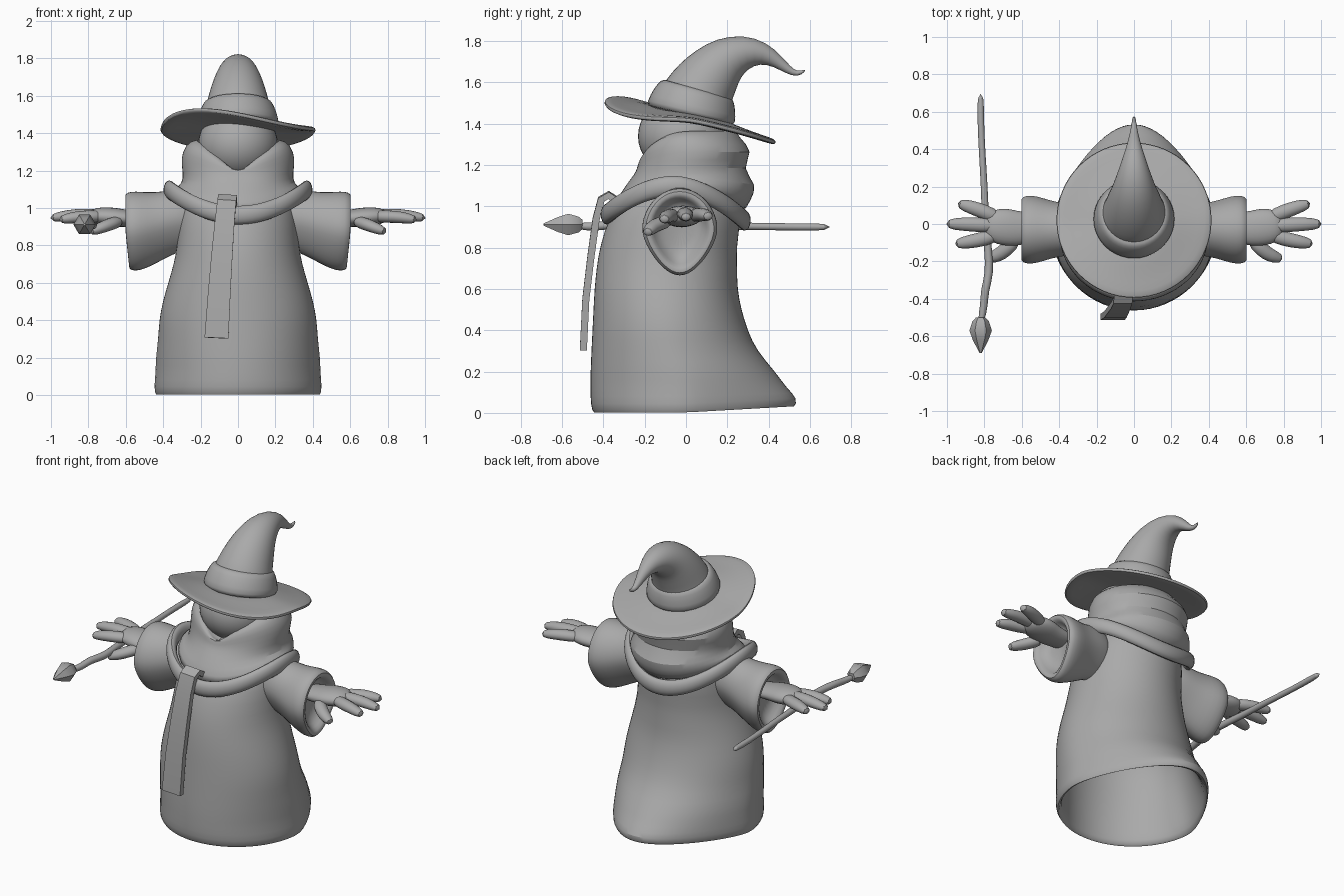
import bpy, bmesh
from math import sin, cos, pi
from mathutils import Vector

cube = bpy.data.objects.get("Cube")
if cube:
    bpy.data.objects.remove(cube)

GREY = (0.4, 0.4, 0.4, 1)
mat = bpy.data.materials.new("plain grey")
mat.use_nodes = True
mat.diffuse_color = GREY
mat.node_tree.nodes["Principled BSDF"].inputs["Base Color"].default_value = GREY


def loft(name, rings, caps=True, loop=False, subsurf=1, sharp=60):
    """Skin a list of equal-length point rings into a smooth object."""
    bm = bmesh.new()
    vs = [[bm.verts.new(p) for p in r] for r in rings]
    pairs = list(zip(vs, vs[1:])) + ([(vs[-1], vs[0])] if loop else [])
    for a, b in pairs:
        n = len(a)
        for i in range(n):
            j = (i + 1) % n
            bm.faces.new((a[i], a[j], b[j], b[i]))
    if caps and not loop:
        bm.faces.new(vs[0])
        bm.faces.new(vs[-1])
    bmesh.ops.recalc_face_normals(bm, faces=bm.faces)
    me = bpy.data.meshes.new(name)
    bm.to_mesh(me)
    bm.free()
    me.materials.append(mat)
    ob = bpy.data.objects.new(name, me)
    bpy.context.collection.objects.link(ob)
    if subsurf:
        ob.modifiers.new("smooth", "SUBSURF").levels = subsurf
        ob.modifiers["smooth"].render_levels = subsurf
    bpy.ops.object.select_all(action="DESELECT")
    ob.select_set(True)
    bpy.context.view_layer.objects.active = ob
    bpy.ops.object.shade_smooth_by_angle(angle=sharp * pi / 180)
    return ob


def angles(n):
    return [2 * pi * i / n for i in range(n)]


def oval(cy, rx, ry, z, n=28):
    return [Vector((rx * cos(t), cy + ry * sin(t), z)) for t in angles(n)]


def tube(name, path, radii, ref=(0, 0, 1), n=10, flat=1.0, **kw):
    """Round tube of varying radius along a path."""
    pts = [Vector(p) for p in path]
    rings = []
    for i, (p, r) in enumerate(zip(pts, radii)):
        d = (pts[min(i + 1, len(pts) - 1)] - pts[max(i - 1, 0)]).normalized()
        u = d.cross(Vector(ref)).normalized()
        v = u.cross(d)
        rings.append([p + r * (cos(t) * u + flat * sin(t) * v) for t in angles(n)])
    return loft(name, rings, **kw)


# Robe: height, half width, front and back; the train narrows to the rear
robe = [(1.08, .24, -.22, .2), (1.04, .29, -.31, .25), (.95, .32, -.375, .27),
        (.8, .325, -.42, .245), (.7, .345, -.435, .25), (.6, .375, -.445, .25),
        (.5, .405, -.45, .27), (.4, .425, -.455, .30), (.3, .43, -.46, .345),
        (.2, .445, -.465, .435), (.12, .445, -.465, .49), (.04, .455, -.465, .545),
        (-.012, .445, -.45, .53), (.02, .415, -.425, .49), (.12, .41, -.43, .43),
        (.25, .40, -.42, .35), (.4, .385, -.41, .26), (.6, .33, -.39, .2), (.66, .2, -.25, .1)]
rings = []
for z, rx, front, back in robe:
    mid = min((front + back) / 2, 0)
    pinch = max(0, back - .25) * 1.1
    rings.append([Vector((rx * cos(t) * (1 - pinch * max(0, sin(t))),
                          mid + sin(t) * (back - mid if sin(t) > 0 else mid - front),
                          z + .03 * max(0, sin(t)) * (z < .1)))
                  for t in angles(32)])
loft("robe", rings)

# Cowl with a raised shoulder line and a V-shaped opening at the face
cowl = [(.94, .13, 0, .36, -.38, .29), (1.03, .08, 0, .34, -.34, .31),
        (1.10, .03, 0, .30, -.295, .355), (1.185, 0, .03, .295, -.25, .265),
        (1.265, 0, .09, .31, -.24, .335), (1.335, 0, .14, .285, -.235, .255),
        (1.38, 0, .19, .225, -.22, .24), (1.33, 0, .17, .17, -.17, .19)]
rings = []
for z, lift, dip, rx, a, b in cowl:
    rings.append([Vector((rx * cos(t), (a + b) / 2 + (b - a) / 2 * sin(t),
                          z + lift * cos(t) ** 2 - dip * (1 - abs(cos(t))) * (sin(t) < 0)))
                  for t in angles(28)])
loft("cowl", rings)

# Rolled hem around the shoulders
rings = []
for t in angles(32):
    out = Vector((cos(t), sin(t), 0))
    mid = Vector((.37 * cos(t), -.05 + .335 * sin(t),
                  .96 + .14 * cos(t) ** 2 - .03 * max(0, sin(t))))
    rings.append([mid + out * .034 * cos(a) + Vector((0, 0, .055 * sin(a))) for a in angles(8)])
loft("cowl_hem", rings, loop=True)

# Head
loft("head", [oval(-.015, .22 * sin(a), .225 * sin(a), 1.34 - .2 * cos(a), n=20)
              for a in [pi * (i + .3) / 9.6 for i in range(10)]])

# Strap hanging from the hem: (x centre, y, z, half width)
strap = [(-.055, -.34, 1.03, .05), (-.055, -.375, 1.055, .05), (-.06, -.41, 1.035, .05),
         (-.07, -.435, .94, .052), (-.085, -.46, .76, .056), (-.10, -.485, .55, .06),
         (-.115, -.497, .305, .064)]
rings = []
for i, (x, y, z, w) in enumerate(strap):
    a, b = strap[max(i - 1, 0)], strap[min(i + 1, len(strap) - 1)]
    d = Vector((0, b[1] - a[1], b[2] - a[2])).normalized()
    nrm = Vector((0, d.z, -d.y)) * .017
    c = Vector((x, y, z))
    side = Vector((w, 0, -.003))
    rings.append([c - side - nrm, c + side - nrm, c + side + nrm, c - side + nrm])
loft("strap", rings, subsurf=0, sharp=40)


# Hat brim: tilted back, lifted at one front corner
def brim_ring(r, drop):
    pts = []
    for t in angles(32):
        x, y = r * cos(t), .02 + r * sin(t)
        z = 1.425 - .2 * y - .5 * x * max(0, -y) - .14 * max(0, y) ** 2 + drop
        pts.append(Vector((x, y, z)))
    return pts


loft("hat_brim", [brim_ring(r, d) for r, d in
                  [(.12, .03), (.2, .03), (.3, .014), (.39, .014), (.42, .008),
                   (.417, -.014), (.38, -.018), (.3, -.016), (.15, -.016)]])

# Hat crown curling back to a thin tip
crown = [(.03, 1.45, .2), (.055, 1.54, .175), (.095, 1.6, .158), (.145, 1.662, .138),
         (.205, 1.718, .113), (.29, 1.75, .084), (.375, 1.743, .054),
         (.44, 1.705, .033), (.495, 1.66, .02), (.54, 1.637, .013), (.578, 1.66, .006)]
tube("hat_crown", [(0, y, z) for y, z, r in crown], [r for y, z, r in crown],
     ref=(1, 0, 0), n=20)

# Hat band
band = [(.02, 1.43, .215), (.025, 1.455, .224), (.042, 1.52, .207), (.054, 1.565, .184),
        (.056, 1.572, .165)]
tube("hat_band", [(0, y, z) for y, z, r in band], [r for y, z, r in band],
     ref=(1, 0, 0), n=20)

# Sleeves and hands, built once per side: (x, z, half depth, half height)
sleeve = [(.2, .93, .11, .14), (.3, .94, .135, .165), (.38, .92, .145, .175),
          (.45, .895, .16, .19), (.52, .88, .185, .21), (.575, .875, .19, .217),
          (.607, .875, .172, .203), (.6, .875, .14, .17), (.56, .88, .125, .15),
          (.53, .9, .08, .1)]
fingers = {"upper_finger": [(.72, .03, .955), (.80, .065, .96), (.87, .09, .96), (.945, .112, .95)],
           "middle_finger": [(.72, -.01, .96), (.82, -.005, .965), (.91, 0, .96), (1.008, 0, .945)],
           "lower_finger": [(.72, -.05, .955), (.80, -.08, .955), (.88, -.095, .95), (.96, -.108, .935)],
           "thumb": [(.63, -.08, .93), (.68, -.135, .915), (.73, -.17, .895), (.795, -.19, .87)]}
for side, s in (("left", 1), ("right", -1)):
    rings = []
    for x, cz, ry, rz in sleeve:
        ring = []
        for t in angles(20):
            low = max(0, -sin(t))
            ring.append(Vector((s * (x - .02 * low), -.03 + ry * cos(t) * (1 - .3 * low),
                                cz + rz * sin(t))))
        rings.append(ring)
    loft(side + "_sleeve", rings)
    tube(side + "_palm", [(s * x, y, z) for x, y, z in
                          [(.45, -.02, .935), (.56, -.02, .94), (.63, -.025, .948),
                           (.69, -.015, .953), (.76, -.01, .957), (.80, -.008, .957)]],
         [.07, .085, .098, .105, .092, .05], flat=.52, n=12)
    for name, path in fingers.items():
        tube(side + "_" + name, [(s * x, y, z) for x, y, z in path],
             [.042, .043, .041, .028], n=8, flat=.85)

# Staff with a crooked front end and a pointed head
staff = [(-.82, .705, .9), (-.82, .55, .9), (-.812, .38, .902), (-.80, .2, .905),
         (-.795, .02, .907), (-.78, -.14, .91), (-.77, -.26, .905), (-.80, -.36, .915),
         (-.80, -.43, .9), (-.82, -.53, .905)]
tube("staff", staff, [.02, .019, .019, .02, .021, .023, .025, .024, .022, .022], n=8)
tube("staff_head", [(-.82, y, .912) for y in (-.5, -.52, -.57, -.62, -.69)],
     [.025, .044, .06, .042, .006], n=6, subsurf=0, sharp=35)
